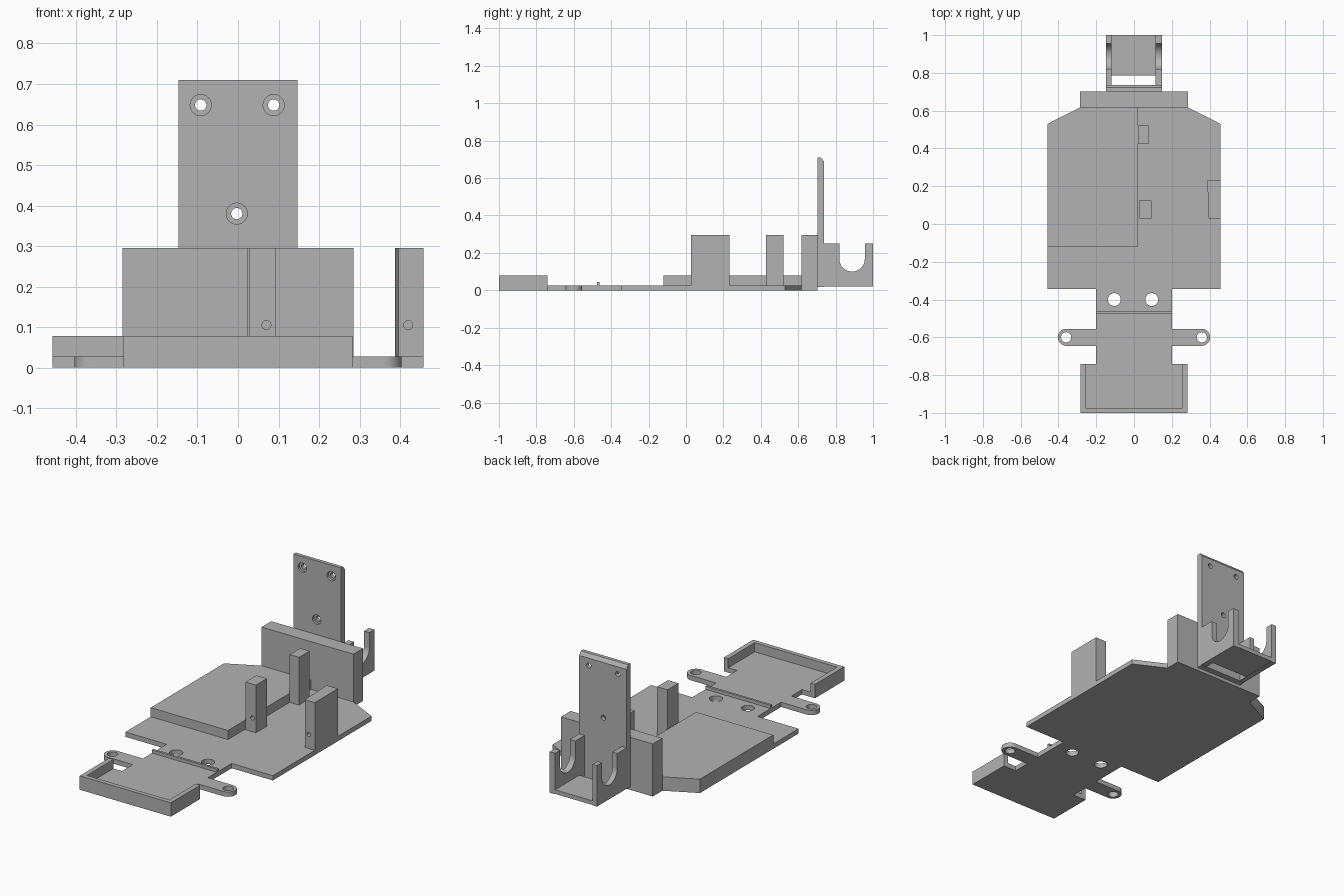
import bpy, bmesh, math
from mathutils import Vector

cube = bpy.data.objects.get("Cube")
if cube:
    bpy.data.objects.remove(cube, do_unlink=True)

grey = bpy.data.materials.new("plain grey")
grey.use_nodes = True
COLOUR = (0.45, 0.45, 0.45, 1)
grey.diffuse_color = COLOUR
grey.node_tree.nodes["Principled BSDF"].inputs["Base Color"].default_value = COLOUR

# Profile plane to 3D point for each extrusion axis
PLACE = {
    "x": lambda a, b, t: (t, a, b),
    "y": lambda a, b, t: (a, t, b),
    "z": lambda a, b, t: (a, b, t),
}


def prism(name, profile, axis, start, end):
    """Extrude a closed 2D profile along an axis."""
    bm = bmesh.new()
    face = bm.faces.new([bm.verts.new(PLACE[axis](a, b, start)) for a, b in profile])
    new = bmesh.ops.extrude_face_region(bm, geom=[face])["geom"]
    shift = Vector(PLACE[axis](0, 0, end - start))
    bmesh.ops.translate(bm, vec=shift, verts=[v for v in new if isinstance(v, bmesh.types.BMVert)])
    bmesh.ops.recalc_face_normals(bm, faces=bm.faces)
    mesh = bpy.data.meshes.new(name)
    bm.to_mesh(mesh)
    bm.free()
    mesh.materials.append(grey)
    obj = bpy.data.objects.new(name, mesh)
    bpy.context.collection.objects.link(obj)
    return obj


def box(name, x0, x1, y0, y1, z0, z1):
    return prism(name, [(x0, y0), (x1, y0), (x1, y1), (x0, y1)], "z", z0, z1)


def arc(a, b, r, first, last, steps=20):
    angles = [math.radians(first + (last - first) * i / steps) for i in range(steps + 1)]
    return [(a + r * math.cos(t), b + r * math.sin(t)) for t in angles]


def drill(obj, axis, a, b, r, start, end):
    """Cut a round hole and discard the cutter."""
    cutter = prism("hole_cutter", arc(a, b, r, 0, 360, 32)[:-1], axis, start, end)
    cutter.hide_render = True
    mod = obj.modifiers.new("hole", "BOOLEAN")
    mod.operation, mod.solver, mod.object = "DIFFERENCE", "EXACT", cutter
    bpy.context.view_layer.objects.active = obj
    bpy.ops.object.modifier_apply(modifier=mod.name)
    bpy.data.objects.remove(cutter, do_unlink=True)


FLOOR = 0.027
LIP = 0.078
POST_TOP = 0.295

# Base plate: one outline, mirrored, with rounded ears at the neck
half = [(0.283, -1), (0.283, -0.74), (0.202, -0.74), (0.202, -0.645)]
half += arc(0.358, -0.6, 0.045, -90, 90)
half += [(0.202, -0.555), (0.202, -0.345), (0.458, -0.345), (0.458, 0.53),
         (0.285, 0.617), (0.285, 0.702)]
base = prism("base_plate", half + [(-x, y) for x, y in reversed(half)], "z", 0, FLOOR)
for side in (-1, 1):
    drill(base, "z", side * 0.359, -0.6, 0.027, -0.1, 0.1)
    drill(base, "z", side * 0.099 - 0.005, -0.4, 0.034, -0.1, 0.1)

# Front tray rim, open at the back
prism("tray_rim", [(-0.283, -0.74), (-0.283, -1), (0.283, -1), (0.283, -0.74),
                   (0.256, -0.74), (0.256, -0.975), (-0.256, -0.975), (-0.256, -0.74)],
      "z", FLOOR, LIP)

# Low ridge across the neck
box("neck_ridge", -0.202, 0.202, -0.475, -0.462, FLOOR, 0.045)

# Raised platform on the right half
prism("raised_platform", [(-0.458, -0.12), (0.022, -0.12), (0.022, 0.617),
                          (-0.285, 0.617), (-0.458, 0.53)], "z", FLOOR, LIP)

# Upright posts with blind screw holes
front_post = box("front_post", 0.027, 0.092, 0.028, 0.125, FLOOR, POST_TOP)
drill(front_post, "y", 0.07, 0.105, 0.011, -0.1, 0.08)
box("rear_post", 0.022, 0.08, 0.427, 0.521, FLOOR, POST_TOP)
side_post = prism("side_post", [(0.396, 0.027), (0.458, 0.027), (0.458, 0.232), (0.388, 0.232)],
                  "z", FLOOR, POST_TOP)
drill(side_post, "y", 0.42, 0.105, 0.011, -0.1, 0.08)

# Rear wall
box("rear_wall", -0.285, 0.285, 0.617, 0.702, FLOOR, POST_TOP)

# Tall mounting plate with counterbored holes and a bevelled top
plate = prism("mounting_plate", [(0.702, 0.018), (0.737, 0.018), (0.737, 0.69),
                                 (0.722, 0.71), (0.702, 0.71)], "x", -0.147, 0.147)
for x, z in ((-0.092, 0.648), (0.088, 0.648), (-0.003, 0.38)):
    drill(plate, "y", x, z, 0.014, 0.6, 0.8)
    drill(plate, "y", x, z, 0.026, 0.6, 0.715)

# Rear cradle: two side walls with U slots and a floor between them
slot = arc(0.888, 0.168, 0.068, 180, 360)
cheek = [(0.737, 0.02), (1, 0.02), (1, 0.25), (0.956, 0.25)]
cheek += list(reversed(slot)) + [(0.82, 0.25), (0.737, 0.25)]
for name, x0, x1 in (("right_cradle_wall", -0.147, -0.118), ("left_cradle_wall", 0.113, 0.147)):
    prism(name, cheek, "x", x0, x1)
box("cradle_floor", -0.118, 0.113, 0.785, 1, 0.022, 0.045)

# Smooth the round parts, keep corners sharp
bpy.ops.object.select_all(action="DESELECT")
for obj in bpy.context.collection.objects:
    if obj.type == "MESH":
        obj.select_set(True)
        bpy.context.view_layer.objects.active = obj
bpy.ops.object.shade_smooth_by_angle(angle=math.radians(30))
